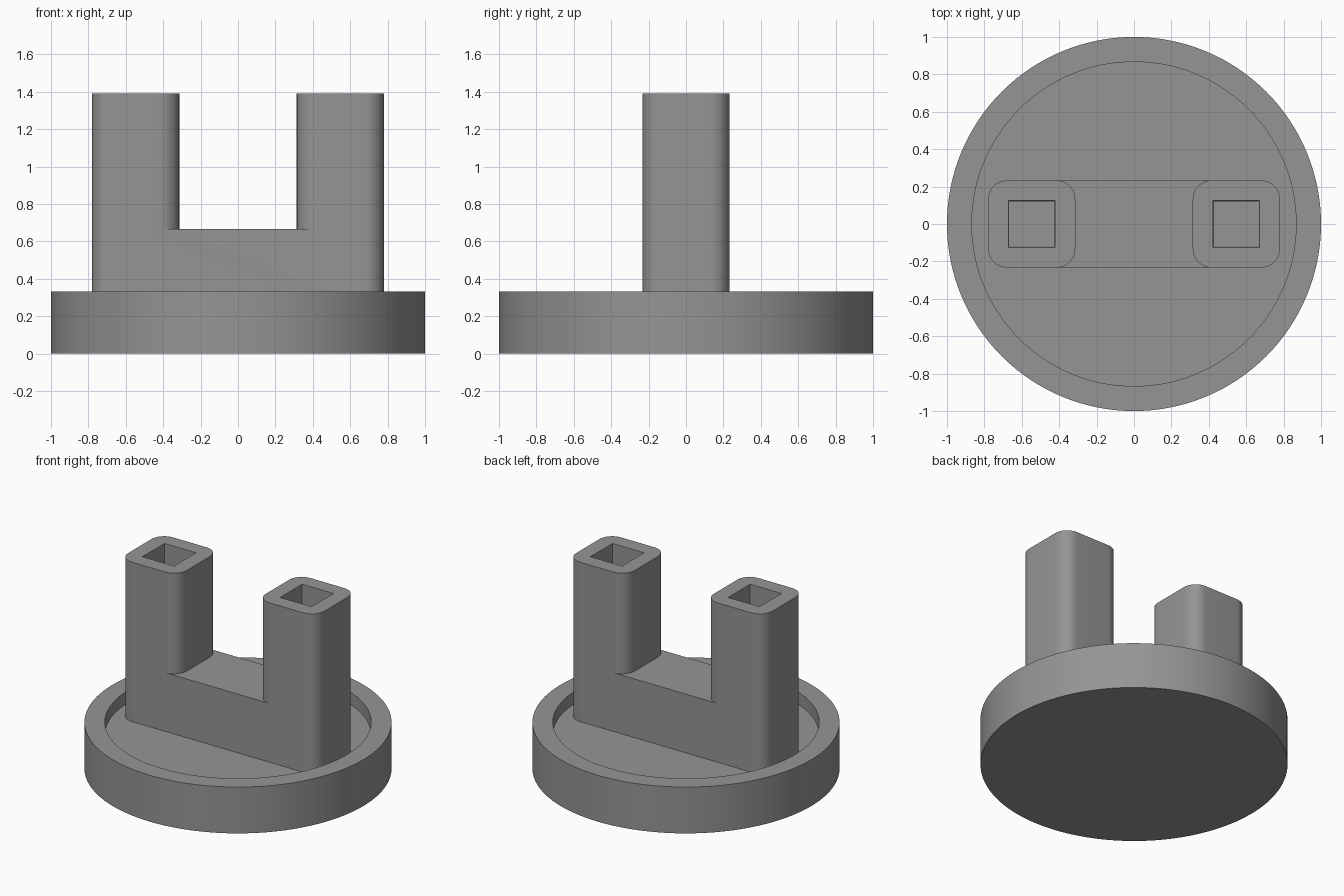
import bpy, bmesh, math

if "Cube" in bpy.data.objects:
    bpy.data.objects.remove(bpy.data.objects["Cube"])

BASE_R, RIM_R = 1.0, 0.867           # outer and inner radius of the dish
RIM_Z, FLOOR_Z = 0.333, 0.245        # rim top and recessed floor
BAR_Z, TOP_Z = 0.667, 1.39           # crossbar top and post top
POST_X, HALF, FILLET = 0.547, 0.233, 0.1
POCKET, POCKET_Z = 0.125, 0.72       # socket half width and its bottom

grey = bpy.data.materials.new("grey plastic")
grey.diffuse_color = (0.3, 0.3, 0.3, 1)
grey.use_nodes = True
grey.node_tree.nodes["Principled BSDF"].inputs["Base Color"].default_value = grey.diffuse_color


def finish(name, bm):
    bmesh.ops.recalc_face_normals(bm, faces=bm.faces)
    me = bpy.data.meshes.new(name)
    bm.to_mesh(me)
    bm.free()
    me.materials.append(grey)
    ob = bpy.data.objects.new(name, me)
    bpy.context.collection.objects.link(ob)
    return ob


def prism(name, outline, z0, z1, shrink=1.0, cx=0.0):
    """Extrude a closed outline; shrink scales the bottom about cx."""
    bm = bmesh.new()
    low = [bm.verts.new((cx + x * shrink, y * shrink, z0)) for x, y in outline]
    high = [bm.verts.new((cx + x, y, z1)) for x, y in outline]
    bm.faces.new(low[::-1])
    bm.faces.new(high)
    n = len(outline)
    for i in range(n):
        j = (i + 1) % n
        bm.faces.new((low[i], low[j], high[j], high[i]))
    return finish(name, bm)


def rectangle(hx, hy):
    return [(-hx, -hy), (hx, -hy), (hx, hy), (-hx, hy)]


def rounded_square(h, r, steps=10):
    pts = []
    for k, (sx, sy) in enumerate(((1, 1), (-1, 1), (-1, -1), (1, -1))):
        for i in range(steps + 1):
            a = (k + i / steps) * math.pi / 2
            pts.append((sx * (h - r) + r * math.cos(a), sy * (h - r) + r * math.sin(a)))
    return pts


def boolean(ob, other, operation):
    mod = ob.modifiers.new(operation.lower(), 'BOOLEAN')
    mod.operation, mod.solver, mod.object = operation, 'EXACT', other
    bpy.context.view_layer.objects.active = ob
    bpy.ops.object.modifier_apply(modifier=mod.name)
    bpy.data.objects.remove(other, do_unlink=True)


def smooth(ob):
    bpy.ops.object.select_all(action='DESELECT')
    ob.select_set(True)
    bpy.context.view_layer.objects.active = ob
    bpy.ops.object.shade_smooth_by_angle(angle=math.radians(30))


# Round dish: lathe a stepped profile
profile = [(0, 0), (BASE_R, 0), (BASE_R, RIM_Z), (RIM_R, RIM_Z), (RIM_R, FLOOR_Z), (0, FLOOR_Z)]
bm = bmesh.new()
verts = [bm.verts.new((r, 0, z)) for r, z in profile]
edges = [bm.edges.new(pair) for pair in zip(verts, verts[1:])]
bmesh.ops.spin(bm, geom=verts + edges, cent=(0, 0, 0), axis=(0, 0, 1),
               angle=math.tau, steps=128, use_merge=True)
bmesh.ops.remove_doubles(bm, verts=bm.verts, dist=1e-5)
dish = finish("round_base", bm)
smooth(dish)

# Crossbar joined to two rounded posts
holder = prism("post_holder", rectangle(POST_X, HALF), FLOOR_Z - 0.02, BAR_Z)
for side in (-1, 1):
    post = prism("post", rounded_square(HALF, FILLET), FLOOR_Z - 0.02, TOP_Z, cx=side * POST_X)
    boolean(holder, post, 'UNION')

# Square, slightly tapered sockets in the post tops
for side in (-1, 1):
    cutter = prism("socket_cutter", rectangle(POCKET, POCKET), POCKET_Z, TOP_Z + 0.02,
                   shrink=0.96, cx=side * POST_X)
    cutter.hide_render = True
    boolean(holder, cutter, 'DIFFERENCE')

# Merge the flat faces left by the joins
bm = bmesh.new()
bm.from_mesh(holder.data)
bmesh.ops.remove_doubles(bm, verts=bm.verts, dist=1e-5)
bmesh.ops.dissolve_limit(bm, angle_limit=math.radians(0.5), verts=bm.verts, edges=bm.edges)
bm.to_mesh(holder.data)
bm.free()
smooth(holder)
